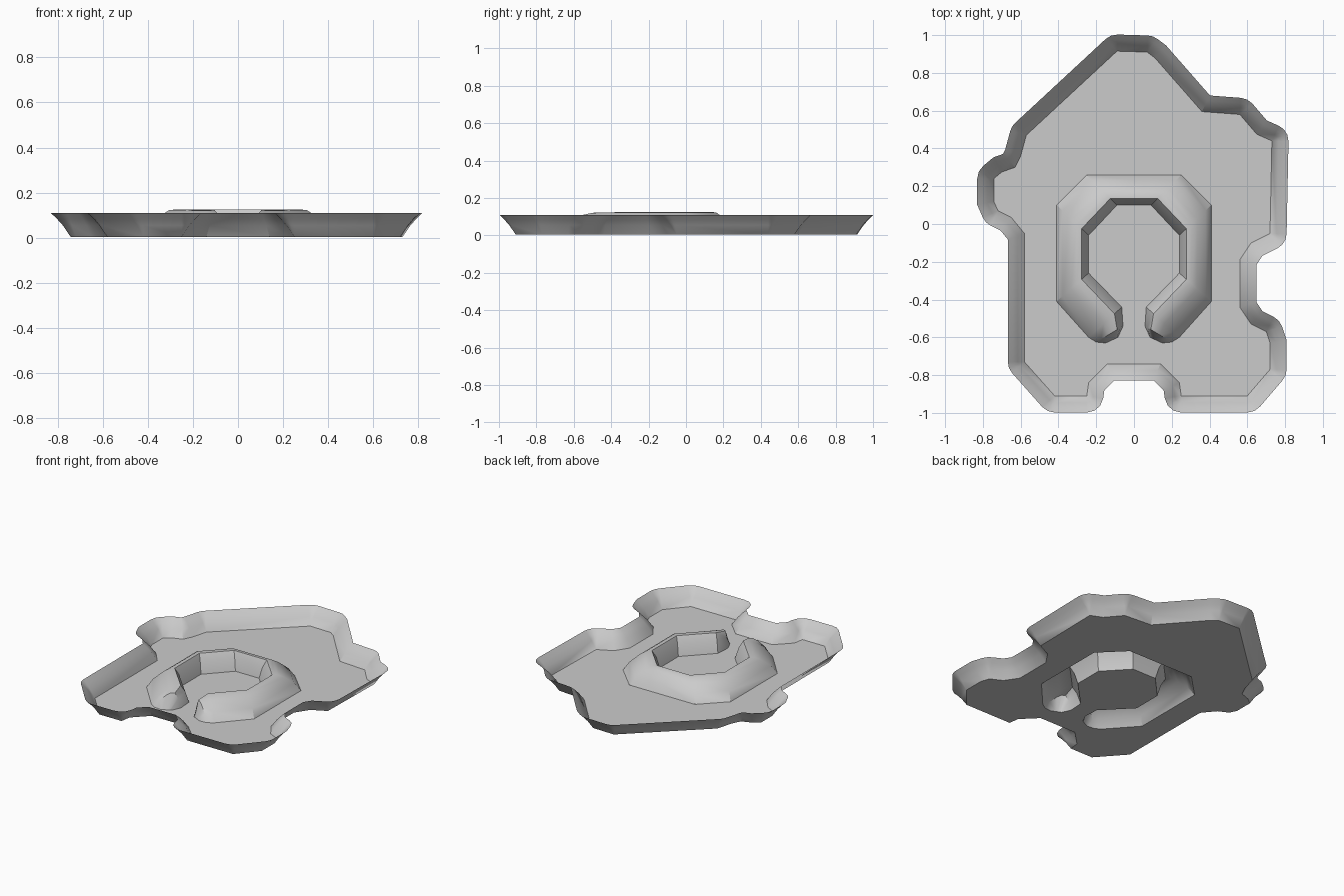
import bpy, bmesh, math
from mathutils import Vector

if "Cube" in bpy.data.objects:
    bpy.data.objects.remove(bpy.data.objects["Cube"])

Z0 = 0.004

# Floor outline of the tray, clockwise from the peak
FLOOR = [(-.09, .915), (.07, .91), (.11, .88), (.36, .595), (.56, .58), (.65, .475), (.73, .44),
         (.72, -.05), (.62, -.10), (.56, -.19), (.56, -.44), (.62, -.53), (.70, -.57),
         (.72, -.63), (.72, -.77), (.60, -.91), (.25, -.91), (.24, -.84), (.14, -.74),
         (-.14, -.74), (-.24, -.84), (-.25, -.91), (-.42, -.91), (-.58, -.73),
         (-.58, -.05), (-.65, .035), (-.72, .07), (-.742, .12), (-.742, .24),
         (-.70, .275), (-.63, .30), (-.60, .36), (-.57, .47)]
# Flared wall section: outward offset, height
WALL = [(0, Z0), (.035, .055), (.06, .083), (.088, .11)]

# Horseshoe stations, back centre to tip: outer point, inner point, height factor
RIDGE = [((0, .26), (0, .10), 1), ((.25, .26), (.09, .10), 1), ((.41, .10), (.24, -.06), 1),
         ((.41, -.41), (.24, -.26), 1), ((.24, -.60), (.065, -.44), .98),
         ((.20, -.625), (.058, -.54), .85), ((.15, -.63), (.085, -.60), 0)]
# Ridge section: position from outer to inner foot, height
SECTION = [(0, 0), (.18, .055), (.45, .10), (.62, .119), (.78, .121), (.9, .075), (1, 0)]


def offset_directions(pts):
    """Floor points paired with outward directions, fanned at convex corners."""
    out = []
    for i, p in enumerate(pts):
        p = Vector(p)
        a = (p - Vector(pts[i - 1])).normalized()
        b = (Vector(pts[(i + 1) % len(pts)]) - p).normalized()
        na, nb = Vector((-a.y, a.x)), Vector((-b.y, b.x))
        turn = math.atan2(a.cross(b), a.dot(b))
        n = 1 + int(-turn / math.radians(28)) if turn < 0 else 1
        if n == 1:
            m = (na + nb).normalized()
            out.append((p, m / m.dot(na)))
        else:
            for k in range(n + 1):
                t = turn * k / n
                c, s = math.cos(t), math.sin(t)
                out.append((p, Vector((na.x * c - na.y * s, na.x * s + na.y * c))))
    return out


def skin(bm, rows, closed):
    """Quads between matching rows of points."""
    vr = [[bm.verts.new(p) for p in r] for r in rows]
    n = len(rows[0])
    for a, b in zip(vr, vr[1:]):
        for i in range(n if closed else n - 1):
            j = (i + 1) % n
            bm.faces.new((a[i], a[j], b[j], b[i]))


def finish(name, bm):
    bm.normal_update()
    for f in bm.faces:
        if f.normal.z < 0:
            f.normal_flip()
    me = bpy.data.meshes.new(name)
    bm.to_mesh(me)
    bm.free()
    ob = bpy.data.objects.new(name, me)
    bpy.context.collection.objects.link(ob)
    bpy.ops.object.select_all(action='DESELECT')
    ob.select_set(True)
    bpy.context.view_layer.objects.active = ob
    bpy.ops.object.shade_smooth_by_angle(angle=math.radians(35))


def clean(bm):
    bmesh.ops.remove_doubles(bm, verts=bm.verts, dist=1e-5)


# Hollow horseshoe ridge, mirrored about x = 0
stations = [((-o[0], o[1]), (-i[0], i[1]), h) for o, i, h in RIDGE[:0:-1]] + RIDGE
ridge = bmesh.new()
skin(ridge, [[Vector(o).lerp(Vector(i), t).to_3d() + Vector((0, 0, Z0 + z * h))
              for t, z in SECTION] for o, i, h in stations], False)
clean(ridge)
finish("horseshoe_ridge", ridge)

# Flared tray wall
dirs = offset_directions(FLOOR)
wall = bmesh.new()
skin(wall, [[(*(p + d * off), z) for p, d in dirs] for off, z in WALL], True)
clean(wall)
finish("tray_wall", wall)

# Flat floor with the ridge footprint left open
floor = bmesh.new()
foot = [o for o, i, h in stations] + [i for o, i, h in stations[::-1]]
for loop in (FLOOR, foot):
    vs = [floor.verts.new((x, y, Z0)) for x, y in loop]
    for a, b in zip(vs, vs[1:] + vs[:1]):
        floor.edges.new((a, b))
bmesh.ops.triangle_fill(floor, edges=floor.edges[:], use_beauty=True, normal=(0, 0, 1))
finish("tray_floor", floor)
